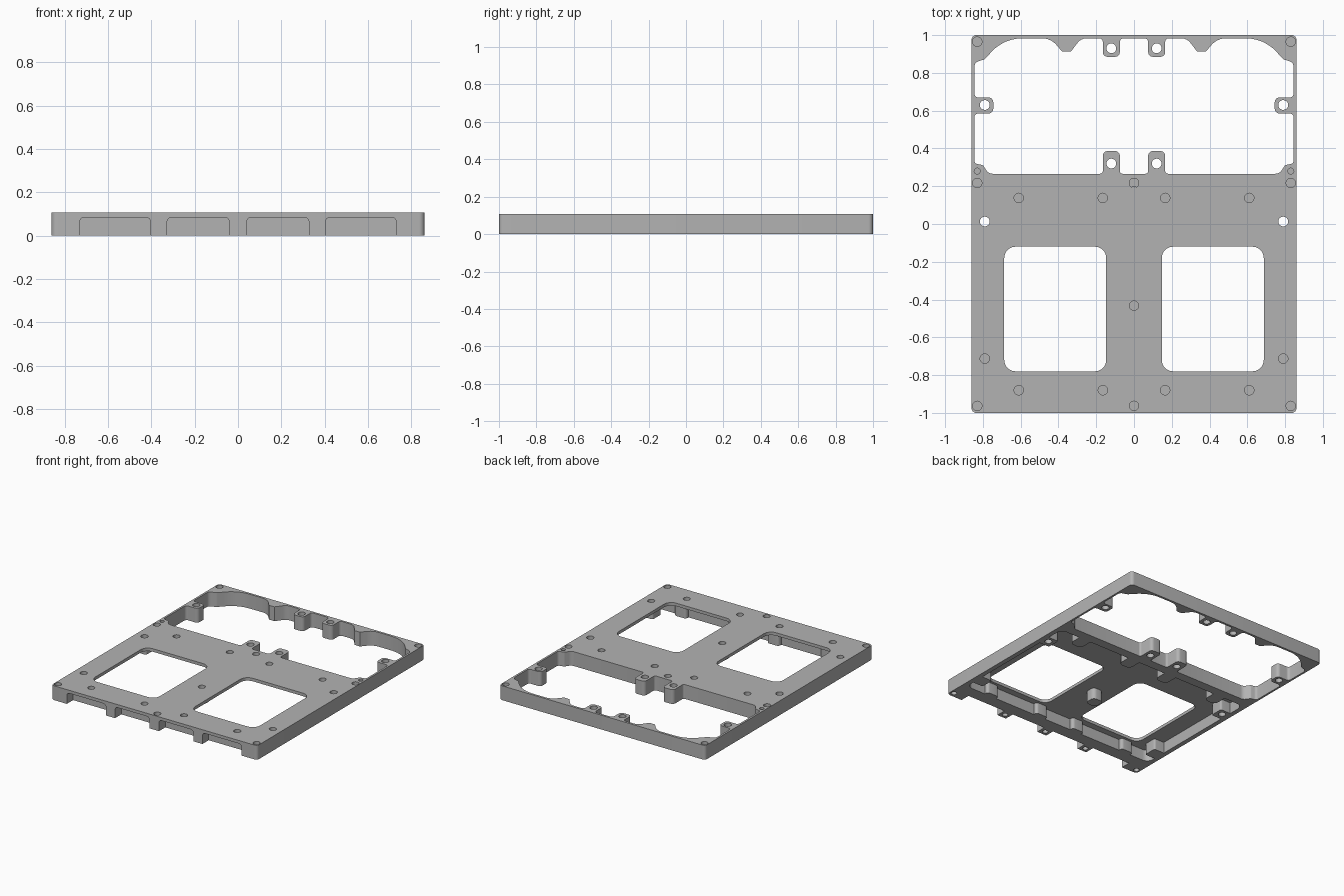
import bpy, bmesh, math
from mathutils import Vector, Matrix

cube = bpy.data.objects.get("Cube")
if cube:
    bpy.data.objects.remove(cube)

H = 0.108        # overall height
SKIN = 0.085     # underside of the top plate

metal = bpy.data.materials.new("grey_metal")
metal.use_nodes = True
GREY = (0.45, 0.45, 0.45, 1)
metal.diffuse_color = GREY
metal.node_tree.nodes["Principled BSDF"].inputs["Base Color"].default_value = GREY


def rounded(corners, steps=6):
    """Replace each (x, y, radius) corner with a tangent arc."""
    out = []
    n = len(corners)
    for i, (x, y, r) in enumerate(corners):
        p = Vector((x, y))
        a = (Vector(corners[i - 1][:2]) - p).normalized()
        b = (Vector(corners[(i + 1) % n][:2]) - p).normalized()
        half = a.angle(b) / 2
        if r == 0 or half > 1.55:
            out.append(p)
            continue
        centre = p + (a + b).normalized() * (r / math.sin(half))
        start = p + a * (r / math.tan(half)) - centre
        end = p + b * (r / math.tan(half)) - centre
        sweep = start.angle_signed(end)
        for k in range(steps + 1):
            out.append(centre + Matrix.Rotation(-sweep * k / steps, 2) @ start)
    return out


def rect(x0, x1, y0, y1, r):
    return rounded([(x0, y0, r), (x1, y0, r), (x1, y1, r), (x0, y1, r)])


def circle(x, y, r, n=20):
    return [(x + r * math.cos(math.tau * k / n), y + r * math.sin(math.tau * k / n))
            for k in range(n)]


def solid(name, prisms, upright=False):
    """Make one object from (outline, low, high) prisms."""
    bm = bmesh.new()
    for pts, lo, hi in prisms:
        place = (lambda p: (p[0], lo, p[1])) if upright else (lambda p: (p[0], p[1], lo))
        face = bm.faces.new([bm.verts.new(place(p)) for p in pts])
        made = bmesh.ops.extrude_face_region(bm, geom=[face])["geom"]
        move = Vector((0, hi - lo, 0)) if upright else Vector((0, 0, hi - lo))
        bmesh.ops.translate(bm, vec=move,
                            verts=[v for v in made if isinstance(v, bmesh.types.BMVert)])
    bmesh.ops.recalc_face_normals(bm, faces=bm.faces)
    mesh = bpy.data.meshes.new(name)
    bm.to_mesh(mesh)
    bm.free()
    mesh.materials.append(metal)
    obj = bpy.data.objects.new(name, mesh)
    bpy.context.collection.objects.link(obj)
    return obj


def combine(body, tool, operation):
    tool.hide_render = True
    mod = body.modifiers.new(tool.name, 'BOOLEAN')
    mod.operation, mod.solver, mod.object = operation, 'EXACT', tool
    bpy.context.view_layer.objects.active = body
    bpy.ops.object.modifier_apply(modifier=mod.name)
    bpy.data.objects.remove(tool)


def both(points):
    return [(s * x, y) for x, y in points for s in ((1, -1) if x else (1,))]


# Outer slab
frame = solid("frame_plate", [(rect(-0.86, 0.86, -1, 1, 0.025), 0, H)])

# Rear opening with scalloped edge and screw tabs, mirrored from one half
half = [(0.075, 0.983, 0.02), (0.075, 0.885, 0.025), (0.165, 0.885, 0.025),
        (0.165, 0.983, 0.02), (0.28, 0.983, 0.06), (0.335, 0.912, 0), (0.38, 0.912, 0),
        (0.44, 0.983, 0.1), (0.69, 0.983, 0.22), (0.79, 0.872, 0.03), (0.845, 0.855, 0.03),
        (0.845, 0.67, 0.02), (0.745, 0.67, 0.025), (0.745, 0.585, 0.025),
        (0.845, 0.585, 0.02), (0.845, 0.32, 0.02), (0.8, 0.312, 0.015),
        (0.77, 0.266, 0.04), (0.165, 0.266, 0.015), (0.165, 0.386, 0.025),
        (0.075, 0.386, 0.025), (0.075, 0.266, 0.015)]
opening = half + [(-x, y, r) for x, y, r in reversed(half)]
combine(frame, solid("rear_opening", [(rounded(opening), -0.1, 0.3)]), 'DIFFERENCE')

# Hollow underside
combine(frame, solid("underside_pocket", [(rect(-0.825, 0.825, -0.83, 0.195, 0.05), -0.1, SKIN)]),
        'DIFFERENCE')

# Screw bosses joined to the walls, and one free post
bosses = [(rect(-0.045, 0.045, -0.475, -0.385, 0.03), 0, 0.095)]
for s in (-1, 1):
    for x in (0.165, 0.61):
        bosses.append((rect(s * x - 0.05, s * x + 0.05, 0.09, 0.23, 0.035), 0, 0.095))
        bosses.append((rect(s * x - 0.05, s * x + 0.05, -0.9, -0.8, 0.02), 0, 0.095))
    for y in (-0.71, 0.01):
        x0, x1 = sorted((s * 0.74, s * 0.845))
        bosses.append((rect(x0, x1, y - 0.05, y + 0.05, 0.015), 0, 0.095))
combine(frame, solid("bosses", bosses), 'UNION')

# Two square windows through the plate
combine(frame, solid("plate_windows", [(rect(*sorted((s * 0.147, s * 0.687)), -0.78, -0.12, 0.06),
                                        -0.1, 0.3) for s in (-1, 1)]), 'DIFFERENCE')

# Four recesses along the front edge
slots = []
for s in (-1, 1):
    for a, b in ((0.04, 0.327), (0.403, 0.73)):
        x0, x1 = sorted((s * a, s * b))
        slots.append((rect(x0, x1, -0.1, SKIN, 0.022), -1.1, -0.925))
combine(frame, solid("front_recesses", slots, upright=True), 'DIFFERENCE')

# Drilled holes: through, blind from above, blind from below
corners = [(0.83, -0.963), (0.83, 0.965), (0.83, 0.217)]
through = both([(0.12, 0.93), (0.12, 0.32), (0.79, 0.63), (0.79, 0.013)])
blind = both(corners + [(0, -0.963), (0, 0.217), (0, -0.432), (0.61, 0.138),
                        (0.165, 0.138), (0.61, -0.88), (0.165, -0.88), (0.79, -0.713)])
feet = both([(0.365, -0.963), (0.83, -0.963), (0, -0.963)])
holes = [(circle(x, y, 0.026), -0.1, 0.3) for x, y in through]
holes += [(circle(x, y, 0.025), 0.065, 0.3) for x, y in blind]
holes += [(circle(x, y, 0.016), 0.065, 0.3) for x, y in both([(0.83, 0.28)])]
holes += [(circle(x, y, 0.02), -0.1, 0.03) for x, y in feet]
combine(frame, solid("drilled_holes", holes), 'DIFFERENCE')

# Smooth the fillets, keep the machined edges crisp
bpy.ops.object.select_all(action='DESELECT')
frame.select_set(True)
bpy.context.view_layer.objects.active = frame
bpy.ops.object.shade_smooth_by_angle(angle=math.radians(30))
